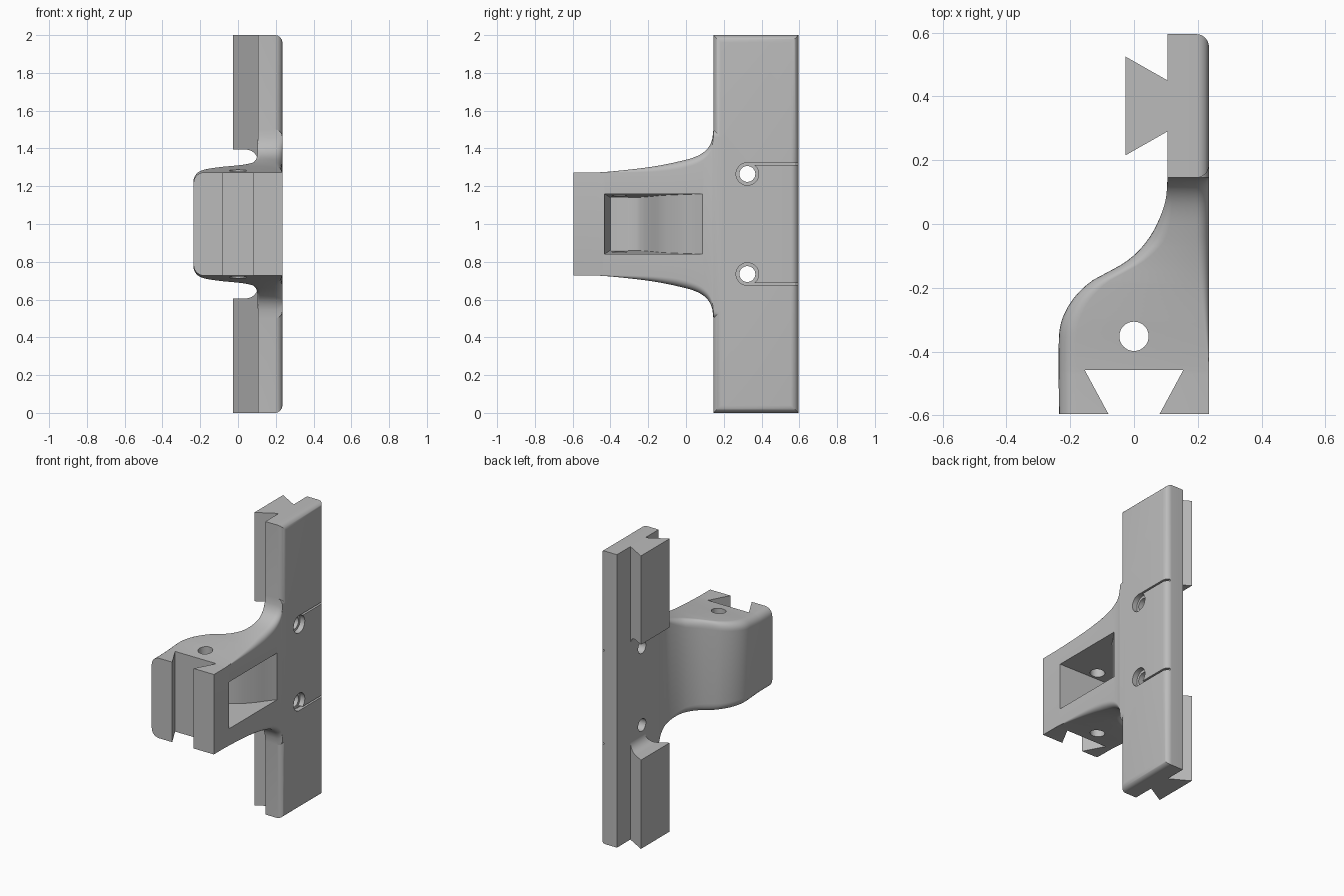
import bpy, bmesh, math
from mathutils import Vector

if "Cube" in bpy.data.objects:
    bpy.data.objects.remove(bpy.data.objects["Cube"], do_unlink=True)

grey = bpy.data.materials.new("plain_grey")
grey.use_nodes = True
grey.diffuse_color = (0.5, 0.5, 0.5, 1)
grey.node_tree.nodes["Principled BSDF"].inputs["Base Color"].default_value = (0.5, 0.5, 0.5, 1)


def finish(name, bm):
    bmesh.ops.recalc_face_normals(bm, faces=bm.faces)
    mesh = bpy.data.meshes.new(name)
    bm.to_mesh(mesh)
    bm.free()
    mesh.materials.append(grey)
    obj = bpy.data.objects.new(name, mesh)
    bpy.context.collection.objects.link(obj)
    return obj


def prism(name, pts, lo, hi, axis):
    """Extrude a 2D outline along the given axis."""
    place = {"x": lambda a, b, t: (t, a, b),
             "y": lambda a, b, t: (a, t, b),
             "z": lambda a, b, t: (a, b, t)}[axis]
    bm = bmesh.new()
    ends = [[bm.verts.new(place(a, b, t)) for a, b in pts] for t in (lo, hi)]
    for ring in ends:
        bm.faces.new(ring)
    n = len(pts)
    for i in range(n):
        j = (i + 1) % n
        bm.faces.new((ends[0][i], ends[0][j], ends[1][j], ends[1][i]))
    return finish(name, bm)


def arc(cx, cy, r, start, end, steps):
    angles = [math.radians(start + (end - start) * i / steps) for i in range(steps + 1)]
    return [(cx + r * math.cos(a), cy + r * math.sin(a)) for a in angles]


def box(x, y, z):
    return prism("box", [(x[0], y[0]), (x[1], y[0]), (x[1], y[1]), (x[0], y[1])], *z, "z")


def combine(obj, other, mode):
    mod = obj.modifiers.new("cut", "BOOLEAN")
    mod.operation, mod.solver, mod.object = mode, "EXACT", other
    bpy.context.view_layer.objects.active = obj
    bpy.ops.object.modifier_apply(modifier=mod.name)
    bpy.data.objects.remove(other, do_unlink=True)


def smooth_curve(pts, t):
    """Cubic interpolation through (t, value) points."""
    slope = [(pts[min(i + 1, len(pts) - 1)][1] - pts[max(i - 1, 0)][1]) /
             (pts[min(i + 1, len(pts) - 1)][0] - pts[max(i - 1, 0)][0]) for i in range(len(pts))]
    i = max(k for k in range(len(pts) - 1) if k == 0 or pts[k][0] <= t)
    (a, p), (b, q) = pts[i], pts[i + 1]
    w, u = b - a, min((t - a) / (b - a), 1)
    return (p * (1 + 2 * u) * (1 - u) ** 2 + slope[i] * w * u * (1 - u) ** 2
            + q * u * u * (3 - 2 * u) - slope[i + 1] * w * u * u * (1 - u))


# Plate with rounded outer edges
RIGHT, BACK = 0.235, 0.105
body = box((BACK, RIGHT), (0.145, 0.595), (0, 2))
body.name = body.data.name = "bracket_body"
bm = bmesh.new()
bm.from_mesh(body.data)
outer = [e for e in bm.edges if all(v.co.x > 0.2 for v in e.verts)]
bmesh.ops.bevel(bm, geom=outer, offset=0.04, segments=7, profile=0.5, affect="EDGES")
bm.to_mesh(body.data)
bm.free()

# Arm: rounded sections swept from the front block back into the plate
half_height = [(-0.595, 0.273), (-0.47, 0.273), (-0.3, 0.288), (-0.15, 0.308), (0, 0.34),
               (0.06, 0.36), (0.1, 0.385), (0.125, 0.415), (0.14, 0.455), (0.145, 0.5)]
left_side = [(-0.595, -0.235), (-0.35, -0.235), (-0.29, -0.222), (-0.23, -0.187), (-0.18, -0.135),
             (-0.155, -0.09), (-0.12, -0.028), (-0.08, 0.018), (-0.03, 0.056), (0.03, 0.085),
             (0.08, 0.1), (0.145, BACK)]
stations = [-0.595, -0.47] + [-0.46 + 0.015 * i for i in range(38)]
stations += [0.11, 0.118, 0.125, 0.131, 0.136, 0.14, 0.143, 0.145, 0.2]
bm = bmesh.new()
rings = []
for y in stations:
    t = min(y, 0.145)
    h, x0 = smooth_curve(half_height, t), smooth_curve(left_side, t)
    rl = 0.055 * max(0.02, min(1, (0.145 - t) / 0.2))
    rr = 0.04 * max(0.02, min(1, (t + 0.45) / 0.4))
    ring = (arc(RIGHT - rr, 1 + h - rr, rr, 0, 90, 6) + arc(x0 + rl, 1 + h - rl, rl, 90, 180, 6)
            + arc(x0 + rl, 1 - h + rl, rl, 180, 270, 6) + arc(RIGHT - rr, 1 - h + rr, rr, 270, 360, 6))
    rings.append([bm.verts.new((x, y, z)) for x, z in ring])
for r, s in zip(rings, rings[1:]):
    for i in range(len(r)):
        j = (i + 1) % len(r)
        bm.faces.new((r[i], r[j], s[j], s[i]))
bm.faces.new(rings[0])
bm.faces.new(rings[-1])
combine(body, finish("arm", bm), "UNION")

# Dovetail slot in the front of the arm
slot = [(-0.075, -0.605), (-0.155, -0.457), (0.155, -0.457), (0.075, -0.605)]
combine(body, prism("slot", slot, 0.5, 1.5, "z"), "DIFFERENCE")

# Side pocket with drafted walls and a curved floor
floor = [(-0.31, -0.155), (-0.24, -0.125), (-0.19, -0.05), (-0.13, 0.06), (-0.04, 0.145),
         (0.04, 0.2), (0.1, 0.245)]
steps = [-0.31 + 0.41 * i / 18 for i in range(19)]
outline = [(0.245, -0.432), (-0.155, -0.4)] + [(smooth_curve(floor, y), y) for y in steps]
pocket = prism("pocket", outline, -1, 1, "z")
for v in pocket.data.vertices:
    v.co.z = 1 + v.co.z * (0.14 + 0.05 * (v.co.x + 0.155))
combine(body, pocket, "DIFFERENCE")

# Vertical bolt hole through the arm
combine(body, prism("bolt_hole", arc(0, -0.352, 0.046, 0, 348.75, 31), 0.4, 1.6, "z"), "DIFFERENCE")

# Plate holes with counterbores and narrow grooves to the rear edge
for side in (-1, 1):
    z = 1 + side * 0.265
    combine(body, prism("hole", arc(0.325, z, 0.042, 0, 348.75, 31), 0, 0.3, "x"), "DIFFERENCE")
    combine(body, prism("bore", arc(0.325, z, 0.06, 0, 348.75, 31), 0.2, 0.3, "x"), "DIFFERENCE")
    heights = sorted((z + side * 0.047, z + side * 0.059))
    combine(body, box((0.205, 0.3), (0.325, 0.65), heights), "DIFFERENCE")

# Dovetail rails on the back, with a rounded gap between them
rail = [(BACK, 0.29), (-0.027, 0.215), (-0.027, 0.525), (BACK, 0.45)]
rails = prism("dovetail_rails", rail, 0, 2, "z")
gap = ([(-0.1, 0.606)] + arc(0.041, 0.671, 0.065, -90, 0, 8)
       + arc(0.041, 1.329, 0.065, 0, 90, 8) + [(-0.1, 1.394)])
combine(rails, prism("gap", gap, 0.1, 0.6, "y"), "DIFFERENCE")

# Smooth the rounded areas and keep the crisp edges
for obj in (body, rails):
    bpy.ops.object.select_all(action="DESELECT")
    obj.select_set(True)
    bpy.context.view_layer.objects.active = obj
    bpy.ops.object.shade_smooth_by_angle(angle=math.radians(30))
